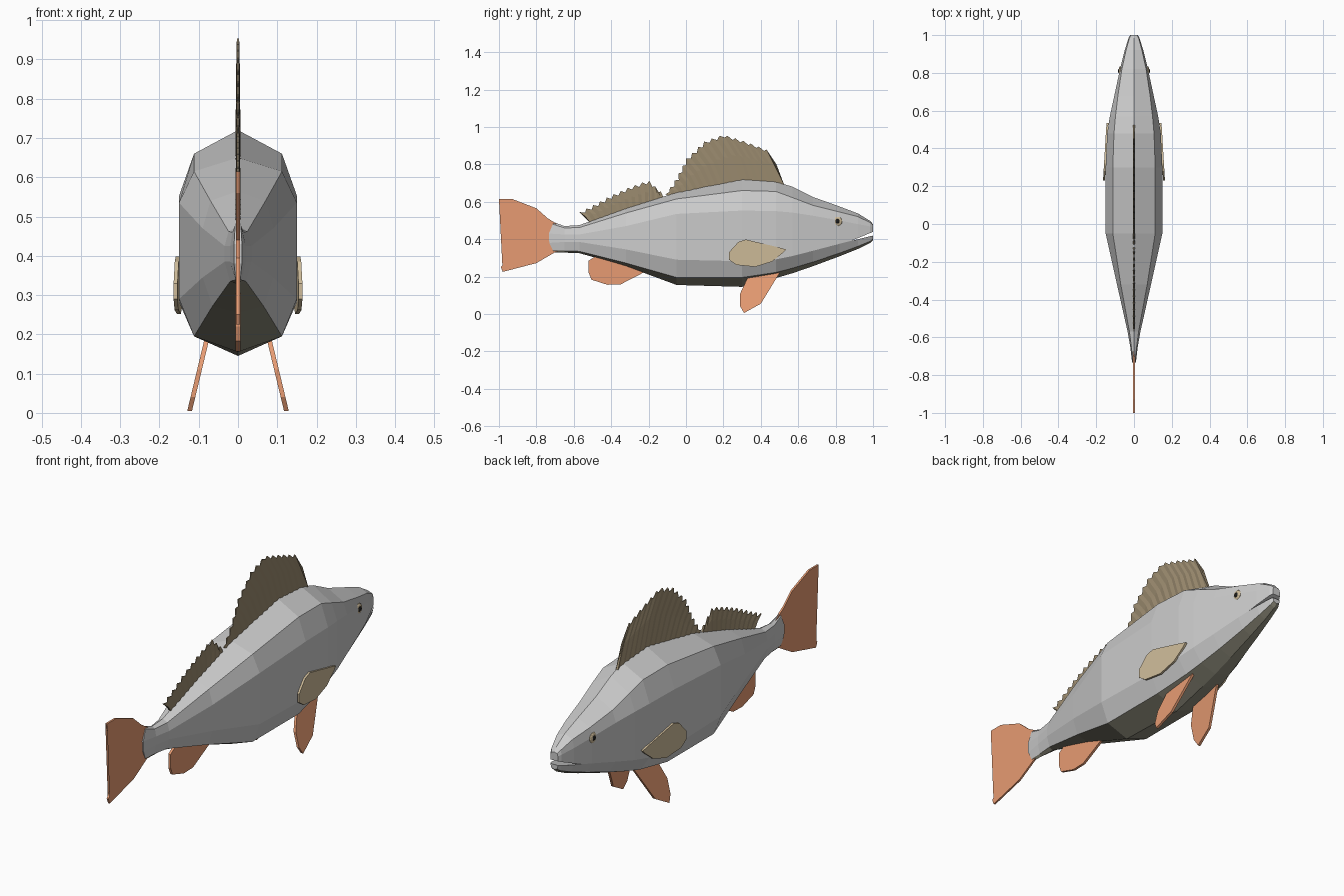
import bpy, bmesh, math
from mathutils import Vector

if "Cube" in bpy.data.objects:
    bpy.data.objects.remove(bpy.data.objects["Cube"])


def material(name, rgb):
    m = bpy.data.materials.new(name)
    m.diffuse_color = (*rgb, 1)
    m.use_nodes = True
    m.node_tree.nodes["Principled BSDF"].inputs["Base Color"].default_value = m.diffuse_color
    return m


ORANGE = material("orange_fin", (0.80, 0.33, 0.17))
TAN = material("tan_fin", (0.62, 0.50, 0.32))
BROWN = material("brown_fin", (0.33, 0.26, 0.16))
BELLY = material("olive_belly", (0.26, 0.25, 0.19))
BLACK = material("black_pupil", (0.01, 0.01, 0.01))


def finish(name, bm, mats=()):
    bmesh.ops.recalc_face_normals(bm, faces=bm.faces)
    me = bpy.data.meshes.new(name)
    bm.to_mesh(me)
    bm.free()
    for m in mats:
        me.materials.append(m)
    ob = bpy.data.objects.new(name, me)
    bpy.context.collection.objects.link(ob)
    return ob


def slab(name, outline, x_at, thick, mats=()):
    """Flat plate from a (y, z) outline; x_at gives its sideways position."""
    bm = bmesh.new()
    a, b = ([bm.verts.new((x_at(y, z) + s * thick / 2, y, z)) for y, z in outline] for s in (-1, 1))
    caps = [bm.faces.new(a), bm.faces.new(b)]
    for i in range(len(a)):
        j = (i + 1) % len(a)
        bm.faces.new((a[i], a[j], b[j], b[i]))
    bmesh.ops.triangulate(bm, faces=caps)
    return finish(name, bm, mats)


def along(path, t):
    """Point at fraction t along a polyline."""
    pts = [Vector(p) for p in path]
    lens = [(q - p).length for p, q in zip(pts, pts[1:])]
    d = t * sum(lens)
    for p, q, l in zip(pts, pts[1:], lens):
        if d <= l:
            return p.lerp(q, d / l)
        d -= l
    return pts[-1]


def ray_fin(name, base, tips, rays, bow):
    """Spiny fin: thick rays with thin scalloped membrane between them."""
    bm = bmesh.new()
    cols = []
    n = 2 * rays - 1
    for i in range(n):
        t = i / (n - 1)
        b, e = along(base, t), along(tips, t)
        is_ray = i % 2 == 0
        if not is_ray:
            e = e.lerp(b, min(0.3, 0.018 / max((e - b).length, 0.02)))
        mid = b.lerp(e, 0.55) + Vector((bow, bow * 0.5)) * (e - b).length
        w = 0.006 if is_ray else 0.002
        col = []
        for s in (-1, 1):
            col.append([bm.verts.new((s * w * k, p.x, p.y)) for p, k in ((b, 1), (mid, 0.9), (e, 0.5))])
        cols.append(col[0] + col[1][::-1])
    for c, d in zip(cols, cols[1:]):
        for k in range(6):
            m = (k + 1) % 6
            bm.faces.new((c[k], c[m], d[m], d[k]))
    bm.faces.new(cols[0])
    bm.faces.new(cols[-1])
    return finish(name, bm, [BROWN])


# Body: y, six heights from back to belly, widths at shoulder, flank, belly edge
SECTIONS = [
    (-0.705, .490, .480, .430, .380, .340, .330, .007, .010, .006),
    (-0.65, .470, .460, .425, .385, .338, .328, .014, .020, .010),
    (-0.57, .475, .462, .425, .385, .335, .325, .024, .034, .020),
    (-0.32, .565, .540, .470, .345, .272, .255, .070, .090, .065),
    (-0.05, .650, .615, .535, .290, .195, .155, .112, .150, .112),
    (0.30, .720, .660, .553, .282, .195, .145, .112, .150, .112),
    (0.48, .708, .655, .550, .292, .222, .192, .106, .142, .095),
    (0.57, .680, .622, .542, .310, .245, .218, .098, .128, .083),
    (0.68, .625, .580, .525, .338, .278, .256, .085, .104, .066),
    (0.82, .575, .545, .500, .375, .325, .308, .064, .074, .046),
    (0.92, .537, .520, .480, .400, .362, .348, .042, .049, .032),
    (0.985, .497, .488, .468, .415, .389, .380, .024, .029, .022),
    (1.00, .480, .475, .462, .420, .402, .395, .016, .020, .016),
]
bm = bmesh.new()
rings = []
for i, (y, z0, z1, z2, z3, z4, z5, w1, w2, w3) in enumerate(SECTIONS):
    half = [(0, z0), (w1, z1), (w2, z2), (w2, z3), (w3, z4), (0, z5)]
    ring = half + [(-x, z) for x, z in half[4:0:-1]]
    bulge = lambda z: -0.03 * (1 - ((z - 0.41) / 0.08) ** 2) if i == 0 else 0
    rings.append([bm.verts.new((x, y + bulge(z), z)) for x, z in ring])
for a, b in zip(rings, rings[1:]):
    for k in range(10):
        j = (k + 1) % 10
        f = bm.faces.new((a[k], a[j], b[j], b[k]))
        f.material_index = int(k in (4, 5))
for cap in (rings[0], rings[-1]):
    bmesh.ops.triangulate(bm, faces=[bm.faces.new(cap)])
body = finish("body", bm, [None, BELLY])

# Mouth slit cut through the snout
cutter = slab("mouth_cutter", [(.88, .390), (1.02, .447), (1.02, .424)], lambda y, z: 0, 0.3)
cutter.hide_render = True
cutter.hide_viewport = False
cutter.display_type = 'WIRE'
cut = body.modifiers.new("mouth", 'BOOLEAN')
cut.operation = 'DIFFERENCE'
cut.solver = 'EXACT'
cut.object = cutter

# Spiny back fins
ray_fin("front_dorsal_fin", [(.525, .69), (.3, .71), (.1, .68), (-.09, .63)],
        [(.43, .88), (.31, .925), (.2, .96), (.1, .925), (0, .83), (-.05, .73), (-.11, .64)], 17, 0.05)
ray_fin("rear_dorsal_fin", [(-.12, .61), (-.32, .555), (-.51, .485)],
        [(-.135, .655), (-.2, .715), (-.3, .68), (-.4, .635), (-.5, .58), (-.57, .545)], 13, 0.06)

# Tail and anal fins
slab("tail_fin", [(-.66, .465), (-.70, .487), (-.74, .512), (-.80, .565), (-.93, .615), (-1, .615),
                  (-.98, .56), (-.87, .44), (-.87, .395), (-.99, .25), (-.98, .225), (-.80, .272),
                  (-.70, .330), (-.66, .345)], lambda y, z: 0, 0.009, [ORANGE])
slab("anal_fin", [(-.52, .285), (-.49, .305), (-.30, .27), (-.22, .225), (-.35, .158), (-.42, .156),
                  (-.505, .183), (-.52, .22)], lambda y, z: 0, 0.012, [ORANGE])

# Paired fins and eyes
for side, s in (("right", 1), ("left", -1)):
    slab(side + "_pelvic_fin", [(.33, .195), (.42, .225), (.51, .235), (.44, .12), (.40, .055), (.31, .005),
                                (.29, .04), (.29, .11)],
         lambda y, z: s * (.122 - .24 * (z - .01)), 0.012, [ORANGE])
    slab(side + "_pectoral_fin", [(.535, .345), (.52, .328), (.46, .28), (.37, .252), (.27, .262), (.23, .29),
                                  (.23, .33), (.28, .385), (.32, .398), (.50, .355)],
         lambda y, z: s * (.159 - .06 * max(0, y - .23)), 0.01, [TAN])
    for part, r, out, mat in (("eye_ring", .025, .008, TAN), ("pupil", .015, .012, BLACK)):
        bpy.ops.mesh.primitive_uv_sphere_add(segments=12, ring_count=8, radius=1, location=(s * .073, .81, .495))
        eye = bpy.context.object
        eye.name = side + "_" + part
        eye.scale = (out, r, r)
        eye.data.materials.append(mat)
